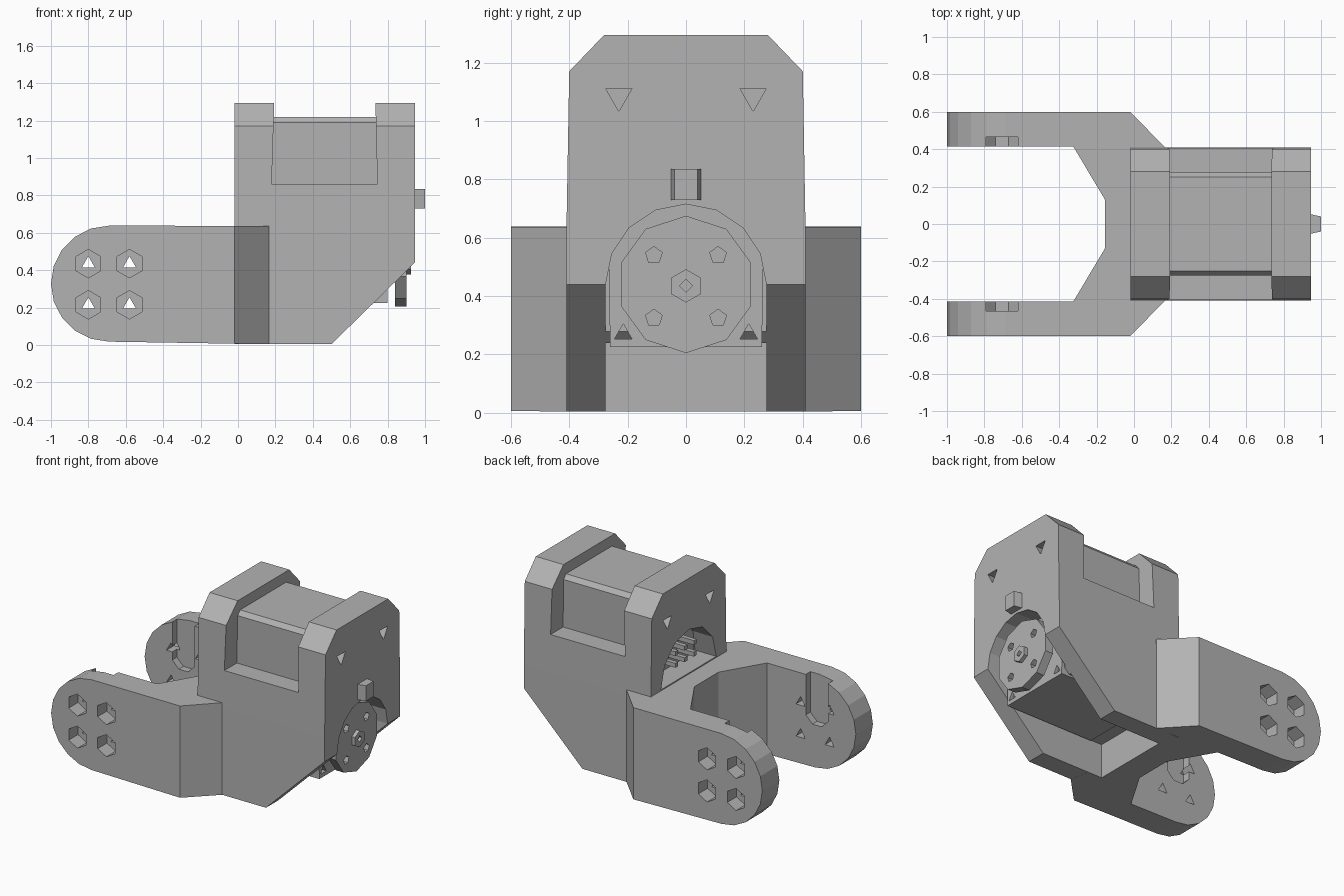
import bpy, bmesh
from math import sin, cos, pi

old = bpy.data.objects.get("Cube")
if old:
    bpy.data.objects.remove(old, do_unlink=True)

grey = bpy.data.materials.new("plain_grey")
grey.use_nodes = True
grey.diffuse_color = (0.45, 0.45, 0.45, 1)
grey.node_tree.nodes["Principled BSDF"].inputs["Base Color"].default_value = (0.45, 0.45, 0.45, 1)


def ring(u, v, r, n, start=0.0, sweep=2 * pi):
    """Points of a regular polygon, or of an arc when sweep is partial."""
    steps = n if sweep == 2 * pi else n - 1
    return [(u + r * cos(start + sweep * i / steps),
             v + r * sin(start + sweep * i / steps)) for i in range(n)]


def rect(u0, u1, v0, v1):
    return [(u0, v0), (u1, v0), (u1, v1), (u0, v1)]


def prism(name, axis, pts, a, b):
    """Extrude a flat outline along an axis from a to b."""
    place = {"x": lambda u, v, w: (w, u, v),
             "y": lambda u, v, w: (u, w, v),
             "z": lambda u, v, w: (u, v, w)}[axis]
    bm = bmesh.new()
    low = [bm.verts.new(place(u, v, a)) for u, v in pts]
    high = [bm.verts.new(place(u, v, b)) for u, v in pts]
    bm.faces.new(low)
    bm.faces.new(high)
    n = len(pts)
    for i in range(n):
        j = (i + 1) % n
        bm.faces.new((low[i], low[j], high[j], high[i]))
    bmesh.ops.recalc_face_normals(bm, faces=bm.faces)
    mesh = bpy.data.meshes.new(name)
    bm.to_mesh(mesh)
    bm.free()
    mesh.materials.append(grey)
    obj = bpy.data.objects.new(name, mesh)
    bpy.context.collection.objects.link(obj)
    return obj


def combine(target, tool, operation="DIFFERENCE"):
    mod = target.modifiers.new("shape", "BOOLEAN")
    mod.operation = operation
    mod.solver = "EXACT"
    mod.object = tool
    bpy.context.view_layer.objects.active = target
    bpy.ops.object.modifier_apply(modifier=mod.name)
    bpy.data.objects.remove(tool, do_unlink=True)


def cut(target, axis, pts, a, b):
    combine(target, prism("cutter", axis, pts, a, b))


# Housing: side outline trimmed by the chamfered end outline
housing = prism("housing", "y", [(-0.02, 0.005), (0.5, 0.005), (0.945, 0.44),
                                 (0.945, 1.295), (-0.02, 1.295)], -0.5, 0.5)
end_outline = [(-0.41, -0.1), (0.41, -0.1), (0.41, 0.6), (0.4, 1.17), (0.28, 1.295),
               (-0.28, 1.295), (-0.4, 1.17), (-0.41, 0.6)]
combine(housing, prism("trim", "x", end_outline, -0.3, 1.2), "INTERSECT")

# Saddle opening, lower channel, horn recess and rear cable opening
cut(housing, "y", [(0.18, 0.86), (0.745, 0.86), (0.73, 1.5), (0.2, 1.5)], -0.6, 0.6)
cut(housing, "x", rect(-0.275, 0.275, -0.2, 0.24), 0.03, 1.2)
cut(housing, "x", [(-0.275, 0.1), (0.275, 0.1)] + ring(0, 0.44, 0.275, 9, 0, pi), 0.78, 1.2)
cut(housing, "x", ring(0, 0.645, 0.3, 7, 0, pi), -0.2, 0.14)

# Triangular screw holes on both ends
for y in (-0.23, 0.23):
    for a, b in ((0.86, 1.1), (-0.1, 0.06)):
        cut(housing, "x", ring(y, 1.085, 0.052, 3, -pi / 2), a, b)

# Motor block held in the housing, with a slightly chamfered top
motor = prism("motor_block", "x", [(-0.26, 0.225), (0.26, 0.225), (0.275, 1.19),
                                   (0.25, 1.22), (-0.25, 1.22), (-0.275, 1.19)], 0.13, 0.8)
for y in (-0.215, 0.215):
    cut(motor, "x", ring(y, 0.27, 0.035, 3, pi / 2), 0.74, 0.9)

# Connector pins behind the rear opening
for row in range(2):
    for col in range(3):
        y, z = -0.1 + 0.1 * col, 0.72 + 0.08 * row
        prism("connector_pin", "x", rect(y - 0.015, y + 0.015, z, z + 0.03), 0.0, 0.15)

# Output horn: hub, disc with pentagon holes, centre screw
prism("horn_hub", "x", ring(0, 0.44, 0.1, 8), 0.79, 0.86)
horn = prism("horn_disc", "x", ring(0, 0.44, 0.235, 10, -pi / 2), 0.84, 0.9)
for y in (-0.11, 0.11):
    for z in (0.325, 0.54):
        cut(horn, "x", ring(y, z, 0.03, 5, pi / 2), 0.86, 1)
screw = prism("horn_screw", "x", ring(0, 0.435, 0.057, 6, pi / 6), 0.88, 0.925)
cut(screw, "x", ring(0, 0.435, 0.022, 4), 0.9, 1)

# Index tab above the horn
prism("index_tab", "z", [(0.93, -0.055), (1.0, -0.04), (1.0, 0.04), (0.93, 0.055)], 0.73, 0.835)

# Fork: mirrored plan outline trimmed by the rounded side outline
half = [(0.025, 0.3), (0.14, 0.3), (0.165, 0.41), (-0.02, 0.6), (-1.1, 0.6),
        (-1.1, 0.415), (-0.325, 0.415), (-0.155, 0.13)]
plan = half + [(x, -y) for x, y in reversed(half)]
fork = prism("fork", "z", plan, -0.1, 0.8)
side = [(0.3, 0.002), (0.3, 0.637)] + ring(-0.69, 0.328, 0.31, 11, pi / 2, pi)
combine(fork, prism("trim", "y", side, -0.8, 0.8), "INTERSECT")

# Hex nut pockets outside, triangular bolt holes inside, and a nut slot per arm
for s in (-1, 1):
    for x in (-0.8, -0.58):
        for z in (0.215, 0.435):
            cut(fork, "y", ring(x, z, 0.076, 6, pi / 6), s * 0.5, s * 0.7)
            cut(fork, "y", ring(x, z, 0.04, 3, pi / 2), s * 0.3, s * 0.55)
    slot = [(-0.79, 0.8), (-0.79, 0.36), (-0.74, 0.31), (-0.67, 0.31), (-0.62, 0.36), (-0.62, 0.8)]
    cut(fork, "y", slot, s * 0.3, s * 0.465)
